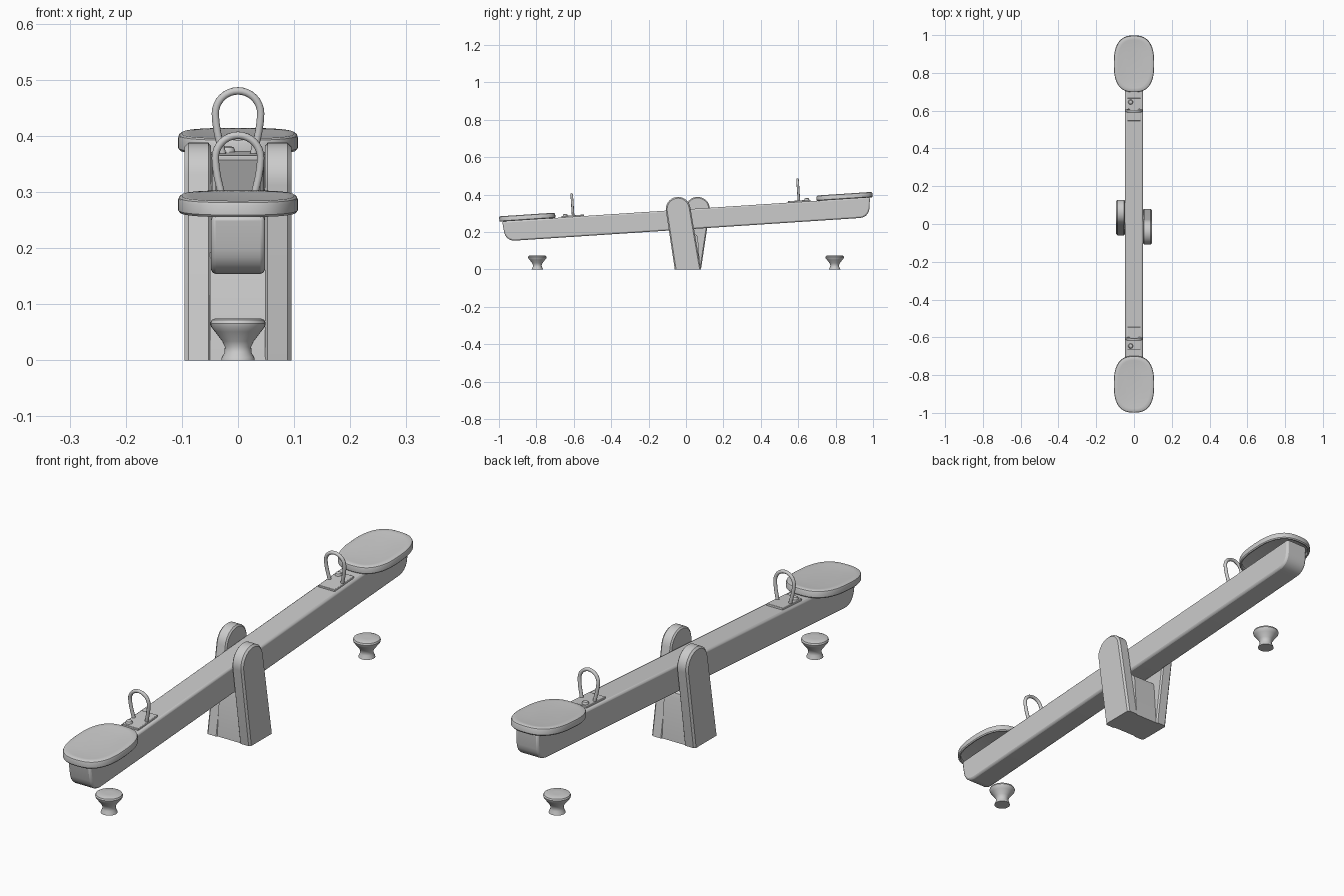
import bpy, bmesh
from math import sin, cos, pi, atan2, radians
from mathutils import Matrix

if "Cube" in bpy.data.objects:
    bpy.data.objects.remove(bpy.data.objects["Cube"])

# Everything that rides on the plank shares this tilt
TILT = Matrix.Translation((0, 0.004, 0.268)) @ Matrix.Rotation(radians(3.75), 4, 'X')
TOP = 0.0535  # local height of the plank's upper face


def loft(name, rings, matrix=Matrix(), bevel=0, segments=2):
    """Skin a list of equal-length closed rings and cap both ends."""
    bm = bmesh.new()
    loops = [[bm.verts.new(p) for p in ring] for ring in rings]
    n = len(rings[0])
    for a, b in zip(loops, loops[1:]):
        for i in range(n):
            j = (i + 1) % n
            bm.faces.new((a[i], a[j], b[j], b[i]))
    bm.faces.new(loops[0])
    bm.faces.new(loops[-1])
    bmesh.ops.recalc_face_normals(bm, faces=bm.faces)
    bm.transform(matrix)
    mesh = bpy.data.meshes.new(name)
    bm.to_mesh(mesh)
    bm.free()
    ob = bpy.data.objects.new(name, mesh)
    bpy.context.collection.objects.link(ob)
    if bevel:
        mod = ob.modifiers.new("rounding", 'BEVEL')
        mod.width, mod.segments = bevel, segments
        mod.limit_method, mod.angle_limit = 'ANGLE', radians(35)
    bpy.ops.object.select_all(action='DESELECT')
    ob.select_set(True)
    bpy.context.view_layer.objects.active = ob
    bpy.ops.object.shade_smooth_by_angle(angle=radians(35))
    return ob


def oval(cy, z, rx, ry, power=2.0, n=40):
    pts = []
    for i in range(n):
        c, s = cos(2 * pi * i / n), sin(2 * pi * i / n)
        e = 2 / power
        x = rx * abs(c) ** e * (1 if c > 0 else -1)
        y = ry * abs(s) ** e * (1 if s > 0 else -1)
        pts.append((x, cy + y, z))
    return pts


def lathe(name, profile, x, y, matrix=Matrix(), n=32):
    rings = [[(x + px, py, pz) for px, py, pz in oval(y, z, r, r, n=n)] for r, z in profile]
    return loft(name, rings, matrix)


def box(name, x, y0, y1, z0, z1, matrix, bevel):
    rings = [[(-x, y0, z), (x, y0, z), (x, y1, z), (-x, y1, z)] for z in (z0, z1)]
    return loft(name, rings, matrix, bevel)


# Plank with rounded lower end corners
half = [(0.985, TOP), (0.979, -0.005)]
half += [(0.924 + 0.053 * cos(a), -0.0065 - 0.047 * sin(a)) for a in [i * pi / 10 for i in range(1, 6)]]
outline = half + [(-y, z) for y, z in reversed(half)]
loft("plank", [[(x, y, z) for y, z in outline] for x in (-0.048, 0.048)], TILT, bevel=0.008)

# Leaning, round-topped side posts
BASE_Y, BASE_W, ARC_Z, ARC_R = 0.010, 0.070, 0.322, 0.066


def post_outline(x, lean, inset):
    tilt = atan2(-lean, ARC_Z)
    r, w = ARC_R - inset, BASE_W - inset
    pts = [(x, BASE_Y - w, 0), (x, BASE_Y + w, 0)]
    for i in range(17):
        a = tilt + pi * i / 16
        pts.append((x, BASE_Y + lean + r * cos(a), ARC_Z + r * sin(a)))
    return pts


for side, lean, label in ((1, -0.052, "right_post"), (-1, 0.052, "left_post")):
    loft(label, [post_outline(side * x, lean, d) for x, d in
                 ((0.048, 0.006), (0.053, 0), (0.088, 0), (0.095, 0.007))])

# Block joining the posts below the plank
block = [(-0.056, 0), (0.076, 0), (0.064, 0.165), (0.059, 0.182), (0.046, 0.192),
         (-0.026, 0.192), (-0.039, 0.182), (-0.044, 0.165)]
loft("centre_block", [[(x, y, z) for y, z in block] for x in (-0.05, 0.05)])

for side, label in ((-1, "front"), (1, "back")):
    # Seat: shallow dish on top, hollow underneath
    seat = [(0.02, TOP + 0.015), (0.010, TOP + 0.010), (0.008, TOP), (0.003, TOP - 0.001),
            (0.0, TOP + 0.003), (0.0, TOP + 0.020), (0.002, TOP + 0.025),
            (0.007, TOP + 0.028), (0.022, TOP + 0.027), (0.06, TOP + 0.024)]
    loft(label + "_seat", [oval(side * 0.85, z, 0.107 - d, 0.15 - d, 2.6, 48) for d, z in seat], TILT)

    # Handle base plate and its bolt
    y0, y1 = sorted((side * 0.547, side * 0.667))
    box(label + "_handle_plate", 0.035, y0, y1, TOP - 0.004, TOP + 0.008, TILT, 0.002)
    lathe(label + "_bolt", [(0.013, TOP), (0.013, TOP + 0.011), (0.010, TOP + 0.016),
                            (0.004, TOP + 0.018)], -0.018, side * 0.647, TILT, n=16)

    # Horseshoe handle
    legs = [(0.026, -0.080), (0.031, -0.058), (0.0365, -0.035), (0.0395, -0.015)]
    path = legs + [(0.0405 * cos(pi * i / 16), 0.0405 * sin(pi * i / 16)) for i in range(17)]
    path += [(-x, z) for x, z in reversed(legs)]
    curve = bpy.data.curves.new(label + "_handle", 'CURVE')
    curve.dimensions, curve.bevel_depth, curve.bevel_resolution = '3D', 0.0068, 3
    curve.use_fill_caps = True
    spline = curve.splines.new('POLY')
    spline.points.add(len(path) - 1)
    for p, (x, z) in zip(spline.points, path):
        p.co = (x, side * 0.605, TOP + 0.079 + z, 1)
    spline.use_smooth = True
    handle = bpy.data.objects.new(label + "_handle", curve)
    handle.matrix_world = TILT
    bpy.context.collection.objects.link(handle)

    # Ground bumper
    lathe(label + "_bumper", [(0.030, 0), (0.029, 0.005), (0.024, 0.014), (0.0235, 0.024),
                              (0.028, 0.034), (0.041, 0.051), (0.048, 0.060), (0.0495, 0.066),
                              (0.047, 0.072), (0.040, 0.075), (0.015, 0.075)], 0, side * 0.795)
